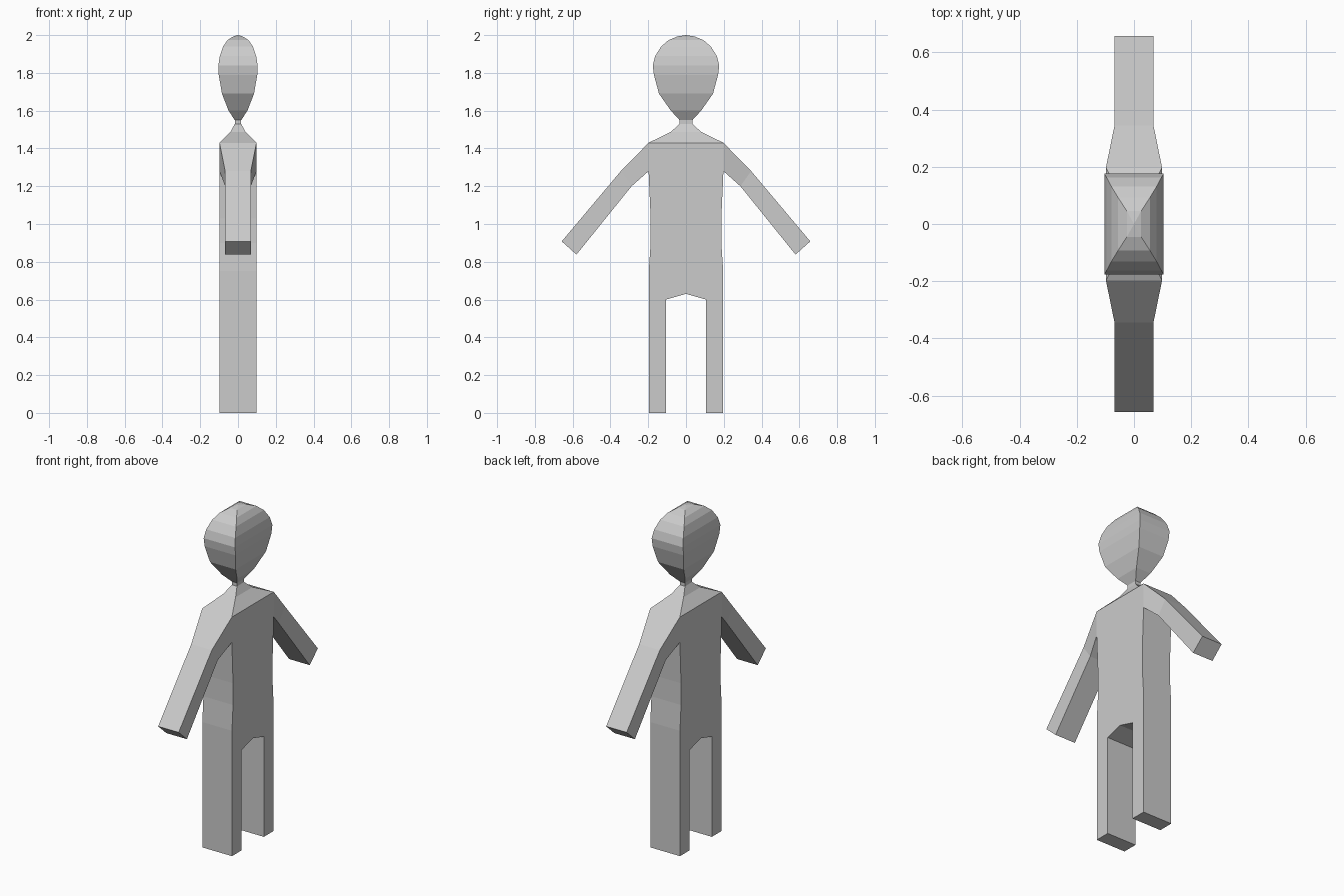
import bpy, bmesh

if "Cube" in bpy.data.objects:
    bpy.data.objects.remove(bpy.data.objects["Cube"])


def finish(name, bm):
    bmesh.ops.recalc_face_normals(bm, faces=bm.faces)
    mesh = bpy.data.meshes.new(name)
    bm.to_mesh(mesh)
    bm.free()
    obj = bpy.data.objects.new(name, mesh)
    bpy.context.collection.objects.link(obj)
    return obj


def loft(name, rings, cap_start=False, cap_end=False, apex=None):
    """Skin a chain of four-cornered rings, optionally ending in a point."""
    bm = bmesh.new()
    loops = [[bm.verts.new(p) for p in ring] for ring in rings]
    for a, b in zip(loops, loops[1:]):
        for i in range(4):
            j = (i + 1) % 4
            bm.faces.new((a[i], a[j], b[j], b[i]))
    if apex:
        tip = bm.verts.new(apex)
        for i in range(4):
            bm.faces.new((loops[-1][i], loops[-1][(i + 1) % 4], tip))
    if cap_start:
        bm.faces.new(loops[0])
    if cap_end:
        bm.faces.new(loops[-1])
    return finish(name, bm)


def level(hx, hy, z):
    return [(-hx, -hy, z), (hx, -hy, z), (hx, hy, z), (-hx, hy, z)]


# Torso and legs: mirrored side profile (y, z) extruded through x
half = [(0.105, 0), (0.197, 0), (0.197, 0.75), (0.187, 0.9), (0.187, 1.03),
        (0.198, 1.28), (0.198, 1.43)]
outline = [(0, 0.63), (0.105, 0.6)] + half
outline += [(-y, z) for y, z in reversed(half)] + [(-0.105, 0.6)]
D = 0.098
bm = bmesh.new()
face = bm.faces.new([bm.verts.new((-D, y, z)) for y, z in outline])
ext = bmesh.ops.extrude_face_region(bm, geom=[face], use_keep_orig=True)
moved = [g for g in ext["geom"] if isinstance(g, bmesh.types.BMVert)]
bmesh.ops.translate(bm, verts=moved, vec=(2 * D, 0, 0))
finish("torso_and_legs", bm)

# Shoulders, neck
loft("shoulders_and_neck", [level(*r) for r in [
    (D, 0.198, 1.43), (0.04, 0.08, 1.488), (0.017, 0.034, 1.53),
    (0.017, 0.034, 1.55)]])

# Head: flat-sided rings rising to a point
loft("head", [level(*r) for r in [
    (0.017, 0.034, 1.55), (0.05, 0.08, 1.60), (0.085, 0.143, 1.69),
    (0.102, 0.17, 1.79), (0.104, 0.176, 1.84), (0.096, 0.163, 1.89),
    (0.079, 0.131, 1.94), (0.056, 0.093, 1.973), (0.025, 0.045, 1.993)]],
    cap_start=True, apex=(0, 0, 2.0))

# Arms: (half x, top y/z, bottom y/z) sections, mirrored in y
sections = [(D, (0.198, 1.43), (0.198, 1.28)),
            (0.068, (0.345, 1.28), (0.288, 1.2)),
            (0.068, (0.658, 0.908), (0.58, 0.838))]
for side, name in ((1, "arm_back"), (-1, "arm_front")):
    loft(name, [[(-hx, side * t[0], t[1]), (hx, side * t[0], t[1]),
                 (hx, side * b[0], b[1]), (-hx, side * b[0], b[1])]
                for hx, t, b in sections], cap_end=True)
